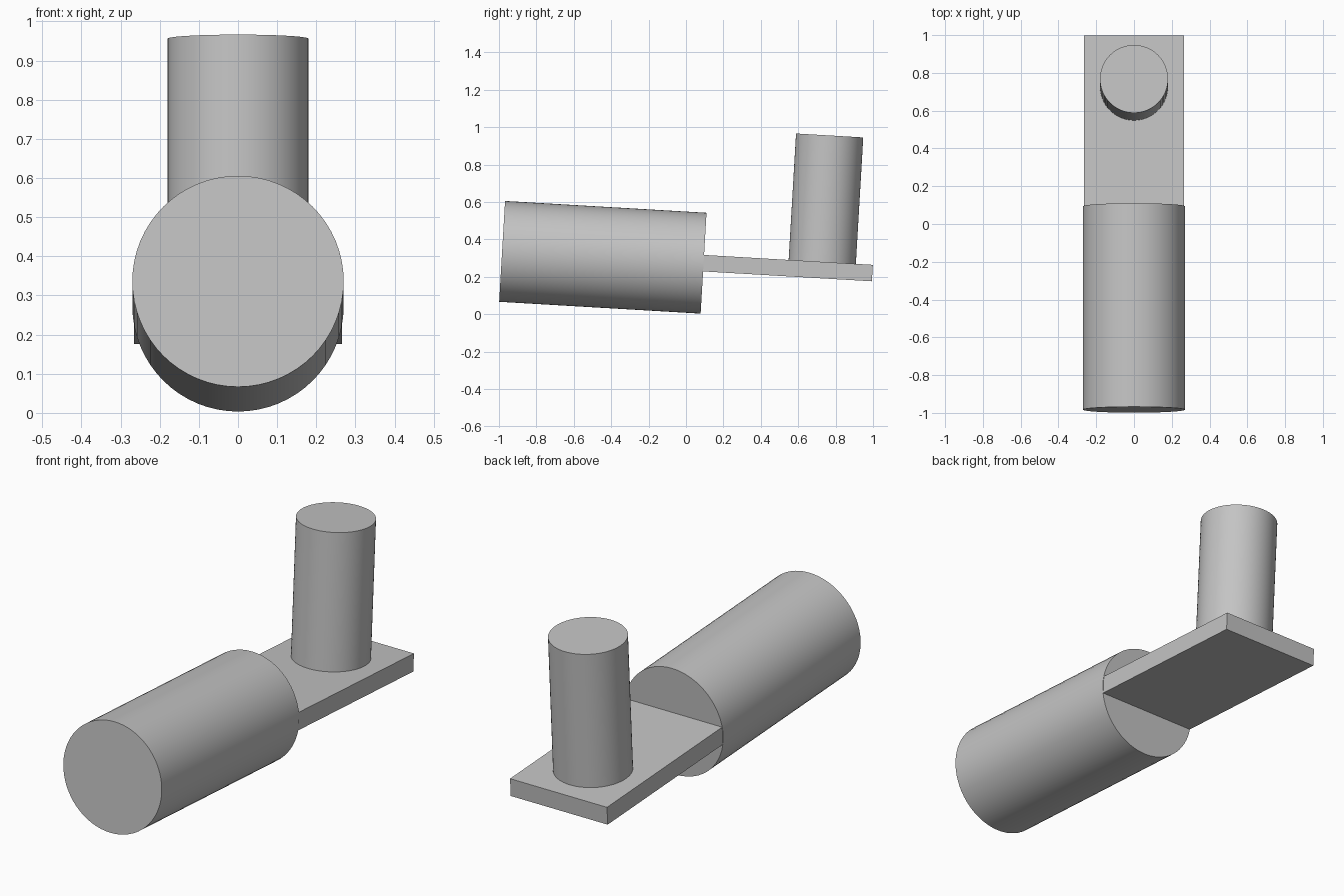
import bpy
import math
from mathutils import Matrix

cube = bpy.data.objects.get("Cube")
if cube:
    bpy.data.objects.remove(cube, do_unlink=True)

# Plain grey finish shared by all parts
grey = bpy.data.materials.new("plain_grey")
grey.use_nodes = True
colour = (0.55, 0.55, 0.55, 1)
grey.diffuse_color = colour
grey.node_tree.nodes["Principled BSDF"].inputs["Base Color"].default_value = colour

# Tilted frame: origin at the back end of the barrel, y along its axis
frame = Matrix.Translation((0, 0.094, 0.273)) @ Matrix.Rotation(math.radians(-3.35), 4, "X")


def finish(name, local):
    obj = bpy.context.object
    obj.name = name
    obj.matrix_world = frame @ local
    obj.data.materials.append(grey)
    return obj


def cylinder(name, radius, length, local):
    bpy.ops.mesh.primitive_cylinder_add(vertices=64, radius=radius, depth=length)
    finish(name, local)
    bpy.ops.object.shade_smooth_by_angle(angle=math.radians(30))


# Large horizontal barrel
barrel_length = 1.079
cylinder("barrel", 0.27, barrel_length,
         Matrix.Translation((0, -barrel_length / 2, 0)) @ Matrix.Rotation(math.pi / 2, 4, "X"))

# Flat plate running back from the middle of the barrel
thickness, start, end = 0.088, -0.01, 0.904
bpy.ops.mesh.primitive_cube_add(size=1)
plate = finish("plate", Matrix.Translation((0, (start + end) / 2, 0)))
plate.data.transform(Matrix.Diagonal((0.532, end - start, thickness, 1)))

# Upright post on the plate
base, top = thickness / 2 - 0.01, 0.721
cylinder("post", 0.18, top - base, Matrix.Translation((0, 0.633, (base + top) / 2)))
